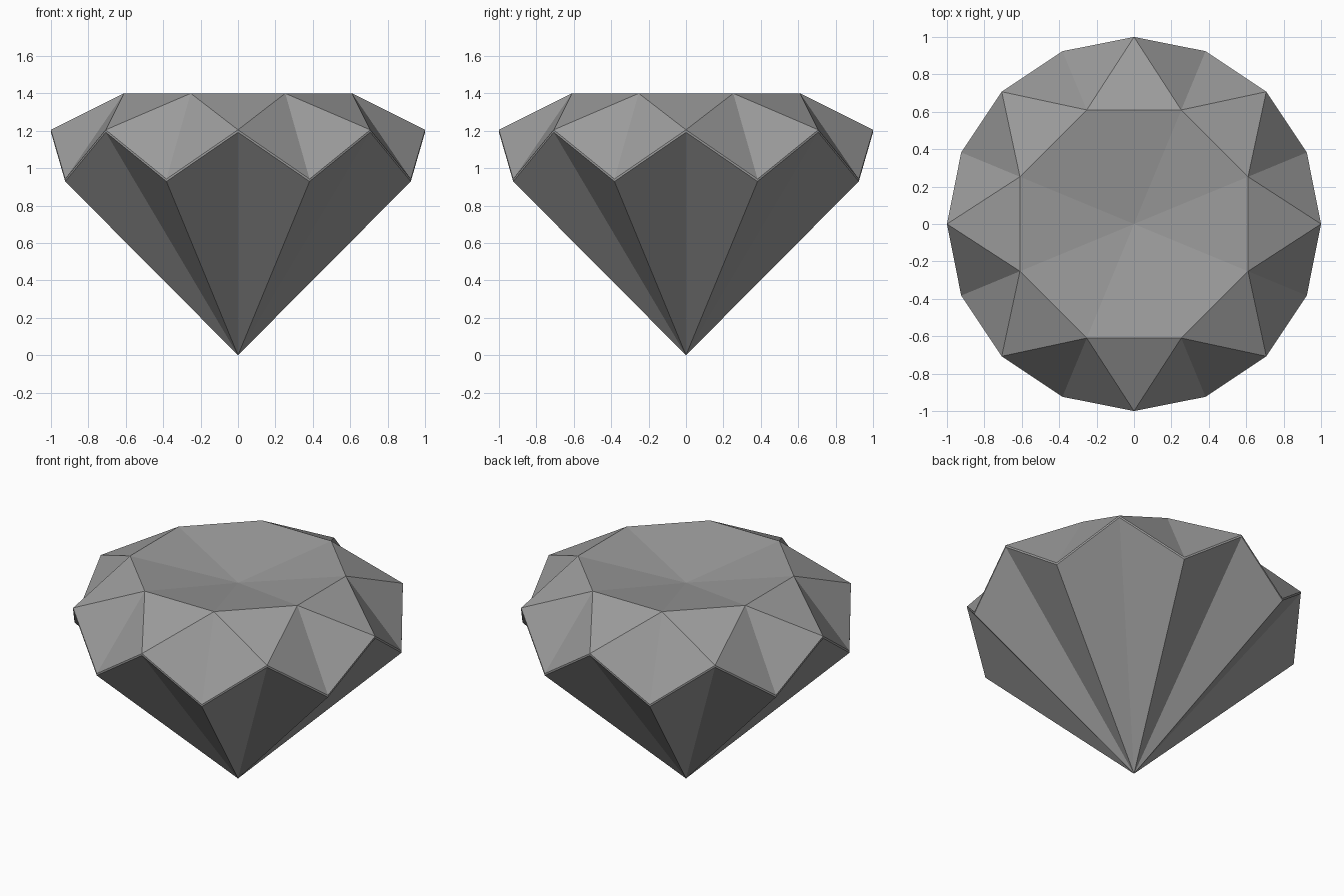
import bpy, bmesh, math

if "Cube" in bpy.data.objects:
    bpy.data.objects.remove(bpy.data.objects["Cube"])

# One flat grey for the whole gem
grey = bpy.data.materials.new("stone_grey")
grey.diffuse_color = (0.33, 0.33, 0.33, 1)
grey.use_nodes = True
grey.node_tree.nodes["Principled BSDF"].inputs["Base Color"].default_value = grey.diffuse_color


def ring(steps, radius, z_even, z_odd):
    """Points on a 16-step circle, zigzagging in height."""
    return [(radius * math.cos(k * math.pi / 8), radius * math.sin(k * math.pi / 8),
             z_odd if k % 2 else z_even) for k in steps]


def part(name, points, faces):
    bm = bmesh.new()
    verts = [bm.verts.new(p) for p in points]
    for f in faces:
        bm.faces.new([verts[i] for i in f])
    mesh = bpy.data.meshes.new(name)
    bm.to_mesh(mesh)
    bm.free()
    mesh.materials.append(grey)
    obj = bpy.data.objects.new(name, mesh)
    bpy.context.collection.objects.link(obj)
    return obj


upper = ring(range(16), 1.0, 1.205, 0.942)
lower = ring(range(16), 1.0, 1.192, 0.929)

# Crown: star and girdle facets plus slightly sunken table fan
table = ring(range(1, 16, 2), 0.66, 1.4, 1.4)
crown_faces = []
for i in range(8):
    g0, g1, g2 = 2 * i, 2 * i + 1, (2 * i + 2) % 16
    t, t_next = 16 + i, 16 + (i + 1) % 8
    crown_faces += [(g0, g1, t), (g1, g2, t), (g2, t_next, t), (t, t_next, 24)]
part("crown", upper + table + [(0, 0, 1.29)], crown_faces)

# Girdle: thin zigzag band
part("girdle", lower + upper,
     [(k, (k + 1) % 16, 16 + (k + 1) % 16, 16 + k) for k in range(16)])

# Pavilion: folded facets down to the point
part("pavilion", lower + [(0, 0, 0)],
     [((k + 1) % 16, k, 16) for k in range(16)])
